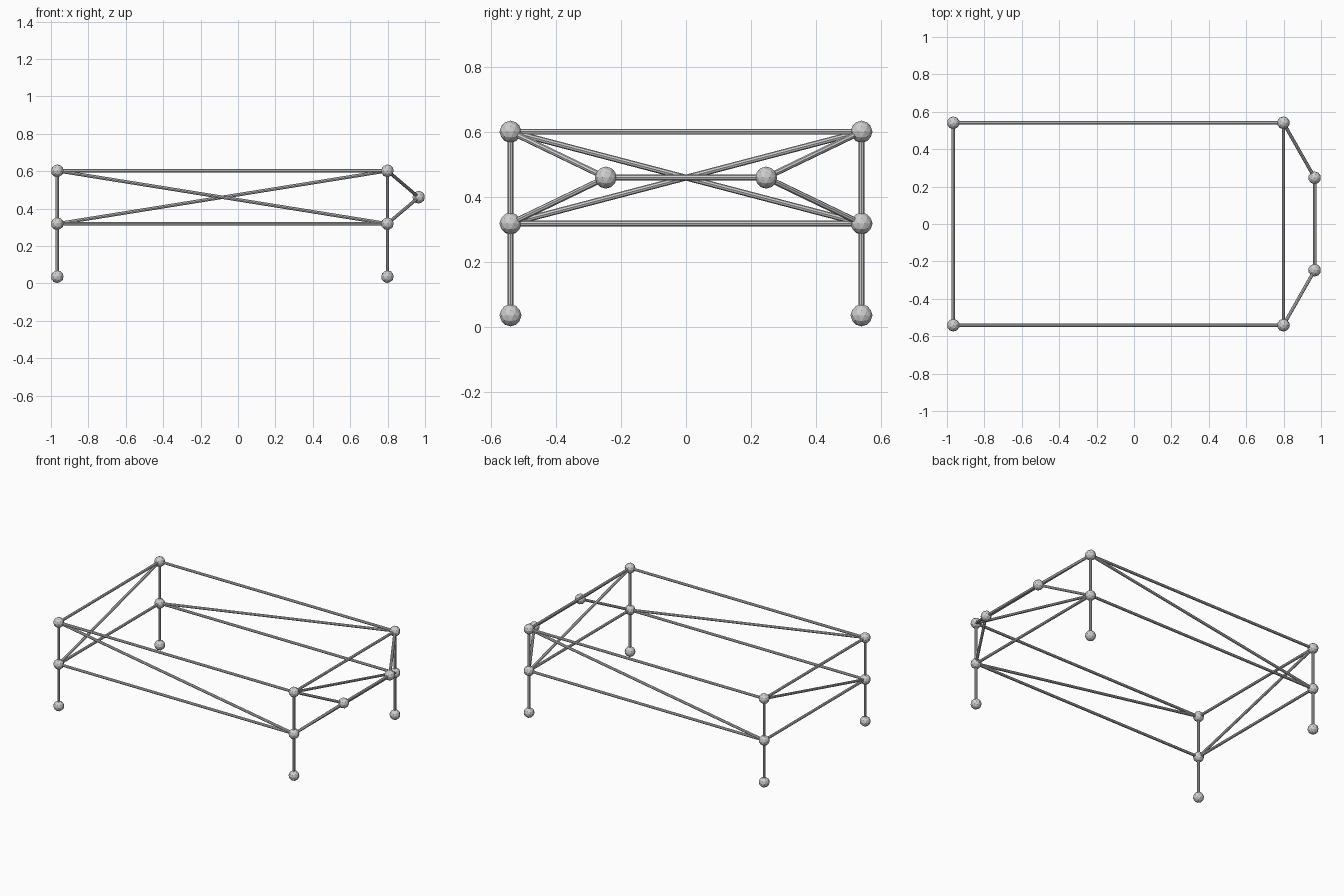
import bpy
from mathutils import Vector

cube = bpy.data.objects.get("Cube")
if cube:
    bpy.data.objects.remove(cube, do_unlink=True)

BALL_R, BAR_R = 0.034, 0.009
BACK, FRONT, NOSE = -0.966, 0.799, 0.966
HALF_W, NOSE_W = 0.541, 0.247
LEVELS = {"foot": 0.036, "mid": 0.319, "top": 0.602}

steel = bpy.data.materials.new("light grey steel")
steel.use_nodes = True
grey = (0.62, 0.62, 0.62, 1)
steel.diffuse_color = grey
steel.node_tree.nodes["Principled BSDF"].inputs["Base Color"].default_value = grey


def finish(name):
    obj = bpy.context.object
    obj.name = name
    obj.data.materials.append(steel)
    return obj


def ball(name, p):
    bpy.ops.mesh.primitive_ico_sphere_add(subdivisions=2, radius=BALL_R, location=p)
    finish(name)


def bar(name, a, b):
    a, b = Vector(a), Vector(b)
    bpy.ops.mesh.primitive_cylinder_add(vertices=8, radius=BAR_R, depth=(b - a).length,
                                        location=(a + b) / 2)
    obj = finish(name)
    obj.rotation_euler = (b - a).to_track_quat("Z", "Y").to_euler()


# Corner joints: going round the frame, three levels each
corners = [(BACK, -HALF_W), (FRONT, -HALF_W), (FRONT, HALF_W), (BACK, HALF_W)]
joint = {}
for i, (x, y) in enumerate(corners):
    for level, z in LEVELS.items():
        joint[i, level] = (x, y, z)
        ball(f"{level}_joint_{i + 1}", (x, y, z))

# Legs, posts, rails and one diagonal brace per side
for i in range(4):
    j = (i + 1) % 4
    bar(f"leg_{i + 1}", joint[i, "foot"], joint[i, "mid"])
    bar(f"post_{i + 1}", joint[i, "mid"], joint[i, "top"])
    for level in ("mid", "top"):
        bar(f"{level}_rail_{i + 1}", joint[i, level], joint[j, level])
    bar(f"diagonal_brace_{i + 1}", joint[i, "top"], joint[j, "mid"])

# Projecting bumper at one end
z_nose = (LEVELS["mid"] + LEVELS["top"]) / 2
tips = [(NOSE, s * NOSE_W, z_nose) for s in (-1, 1)]
bar("bumper_bar", *tips)
for i, tip in zip((1, 2), tips):
    ball(f"bumper_joint_{i}", tip)
    for level in ("mid", "top"):
        bar(f"bumper_{level}_strut_{i}", joint[i, level], tip)
